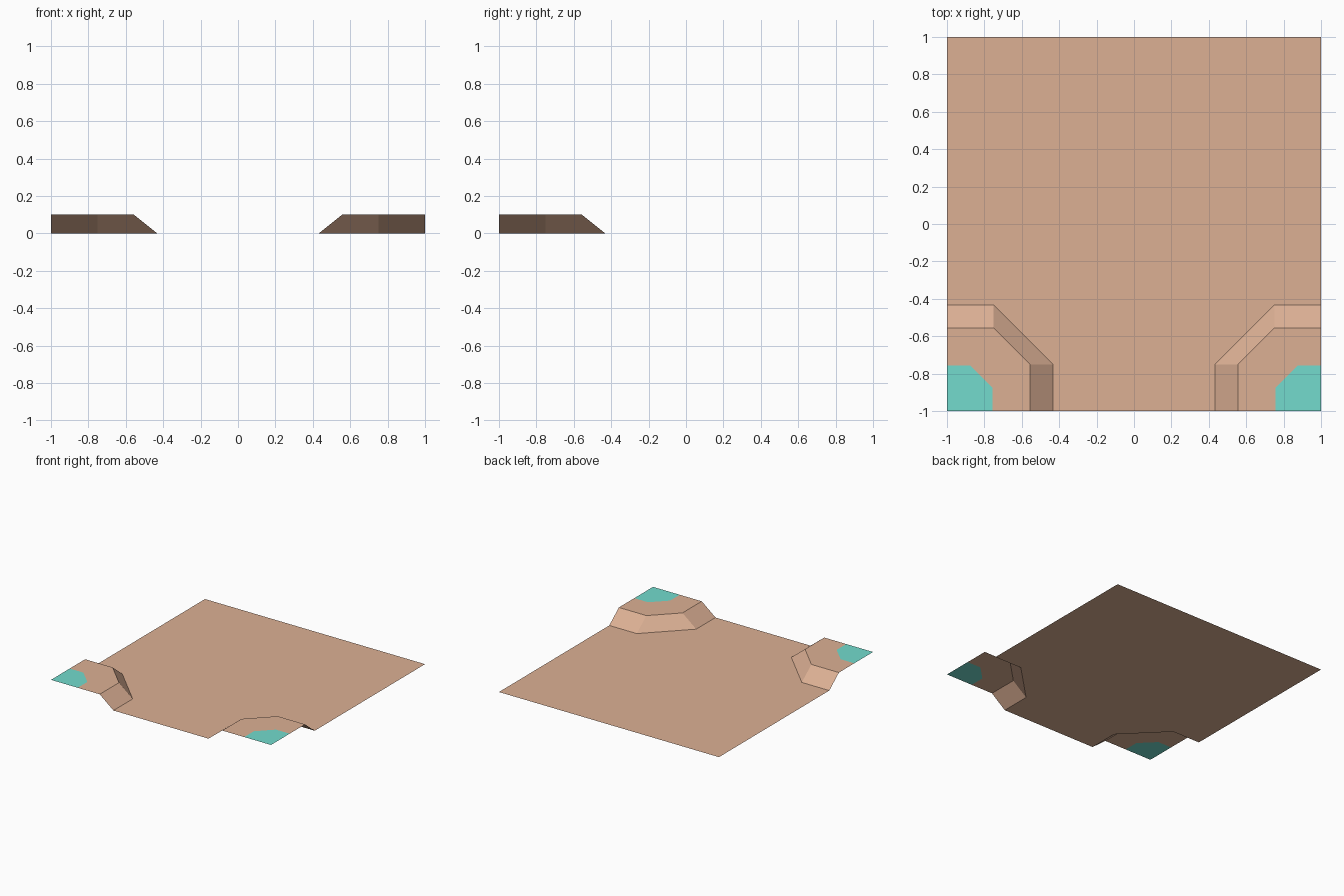
import bpy
import bmesh

if "Cube" in bpy.data.objects:
    bpy.data.objects.remove(bpy.data.objects["Cube"])


def srgb(r, g, b):
    def lin(c):
        c /= 255
        return c / 12.92 if c <= 0.04045 else ((c + 0.055) / 1.055) ** 2.4
    return (lin(r), lin(g), lin(b), 1)


def material(name, colour):
    m = bpy.data.materials.new(name)
    m.diffuse_color = colour
    m.use_nodes = True
    m.node_tree.nodes["Principled BSDF"].inputs["Base Color"].default_value = m.diffuse_color
    return m


SAND = material("sand", srgb(220, 176, 148))
TEAL = material("teal", srgb(115, 219, 205))
HEIGHT = 0.1


def chamfer_line(reach, cut, z):
    """Chamfered path around the front left corner, from left edge to front edge."""
    return [(-1, -reach, z), (-cut, -reach, z), (-reach, -cut, z), (-reach, -1, z)]


foot = chamfer_line(0.432, 0.75, 0)
brow = chamfer_line(0.557, 0.75, HEIGHT)
patch = chamfer_line(0.757, 0.875, HEIGHT)


def flip(points):
    return [(-x, y, z) for x, y, z in points]


def make_object(name, faces):
    """faces: list of (points, material index); shared corners are welded."""
    bm = bmesh.new()
    for points, mat in faces:
        f = bm.faces.new([bm.verts.new(p) for p in points])
        f.material_index = mat
        f.normal_update()
        if f.normal.z < 0:
            f.normal_flip()
    bmesh.ops.remove_doubles(bm, verts=bm.verts, dist=1e-5)
    mesh = bpy.data.meshes.new(name)
    bm.to_mesh(mesh)
    bm.free()
    mesh.materials.append(SAND)
    mesh.materials.append(TEAL)
    obj = bpy.data.objects.new(name, mesh)
    bpy.context.collection.objects.link(obj)
    return obj


def strip(a, b):
    return [([a[i], a[i + 1], b[i + 1], b[i]], 0) for i in range(len(a) - 1)]


# Flat ground sheet with both front corners left out for the mounds
ground = [(-1, 1, 0)] + foot + flip(foot)[::-1] + [(1, 1, 0)]
make_object("ground_sheet", [(ground, 0)])

# Raised corner mounds: slope, flat top and teal corner patch (open underneath)
for side, turn in (("left", list), ("right", flip)):
    low, high, inner = turn(foot), turn(brow), turn(patch)
    corner = turn([(-1, -1, HEIGHT)])
    make_object(side + "_corner_mound",
                strip(low, high) + strip(high, inner) + [(inner + corner, 1)])
